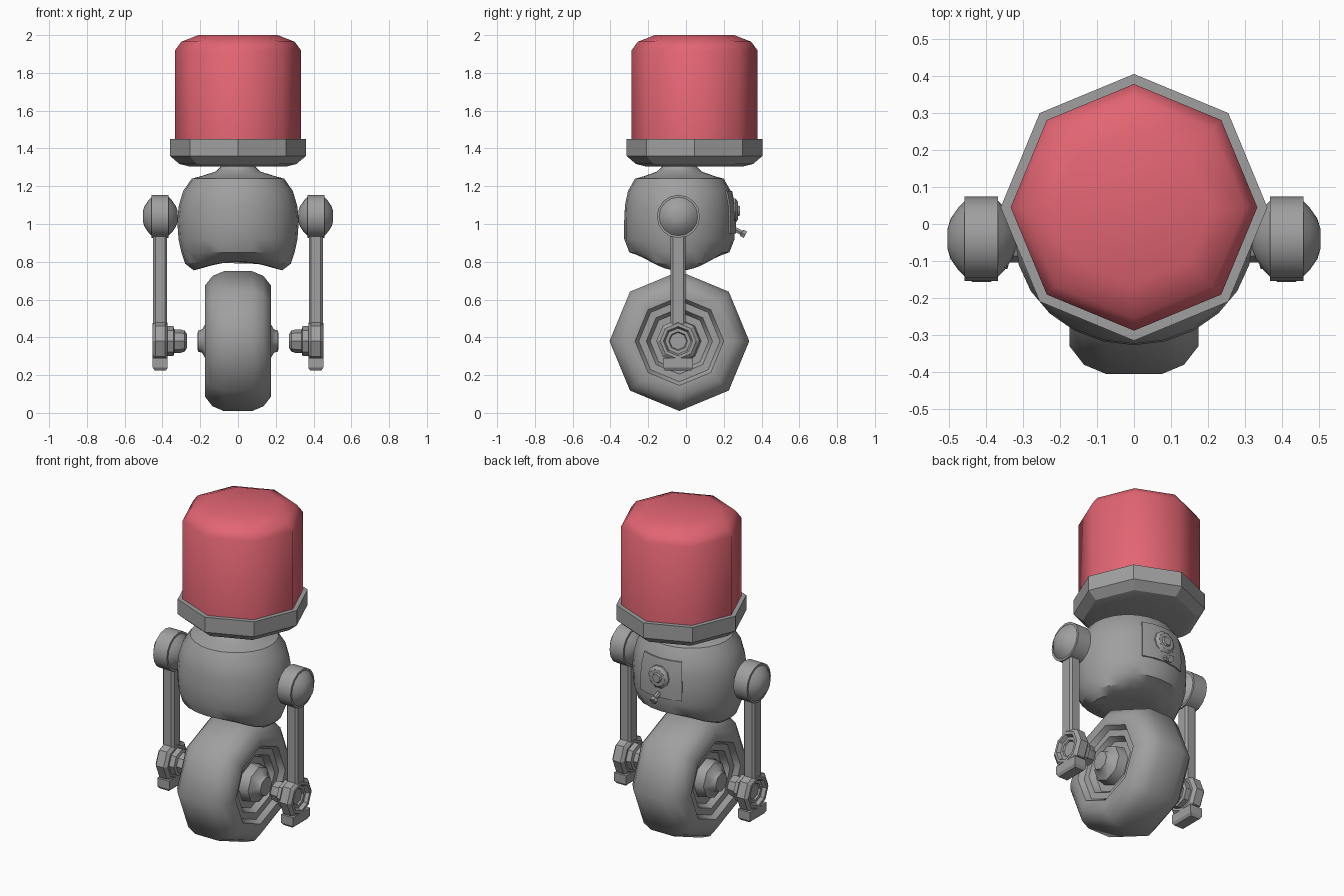
import bpy, bmesh, math
from mathutils import Vector

if "Cube" in bpy.data.objects:
    bpy.data.objects.remove(bpy.data.objects["Cube"])


def material(name, rgb):
    m = bpy.data.materials.new(name)
    m.diffuse_color = (*rgb, 1)
    m.use_nodes = True
    m.node_tree.nodes["Principled BSDF"].inputs["Base Color"].default_value = m.diffuse_color
    return m


GREY = material("grey metal", (0.35, 0.35, 0.35))
RED = material("red dome", (0.76, 0.13, 0.17))
CY = -0.035  # depth of the body, arms and wheel


def finish(name, bm, mat, angle):
    bmesh.ops.recalc_face_normals(bm, faces=bm.faces)
    me = bpy.data.meshes.new(name)
    bm.to_mesh(me)
    bm.free()
    ob = bpy.data.objects.new(name, me)
    bpy.context.collection.objects.link(ob)
    me.materials.append(mat)
    bpy.context.view_layer.objects.active = ob
    ob.select_set(True)
    if angle:
        bpy.ops.object.shade_smooth_by_angle(angle=math.radians(angle))
    ob.select_set(False)
    return ob


def loft(bm, rings, closed=True):
    rows = [[bm.verts.new(p) for p in r] for r in rings]
    n = len(rows[0])
    for a, b in zip(rows, rows[1:]):
        for i in range(n if closed else n - 1):
            j = (i + 1) % n
            bm.faces.new((a[i], a[j], b[j], b[i]))
    return rows


def lathe(name, profile, sides, centre, axis="z", sign=1, mat=GREY, angle=30, turn=0.0):
    """Spin (radius, distance along axis) points round z, x or y; both ends capped."""
    bm = bmesh.new()
    rings = []
    for r, t in profile:
        ring = []
        for i in range(sides):
            a = 2 * math.pi * i / sides + turn
            u, v, w = r * math.cos(a), r * math.sin(a), t * sign
            p = {"z": (u, v, w), "x": (w, u, v), "y": (u, w, v)}[axis]
            ring.append(Vector(p) + Vector(centre))
        rings.append(ring)
    rows = loft(bm, rings)
    bm.faces.new(rows[0])
    bm.faces.new(rows[-1])
    return finish(name, bm, mat, angle)


# Dome and its octagonal collar
lathe("dome", [(0.333, 1.40), (0.333, 1.92), (0.30, 1.965), (0.21, 2.0)], 8,
      (0, 0.045, 0), mat=RED, angle=50)
lathe("collar", [(0.09, 1.305), (0.26, 1.305), (0.31, 1.318), (0.36, 1.36), (0.36, 1.45), (0.325, 1.45)],
      8, (0, 0.045, 0), angle=20)

# Body: elliptical rings (half width, half depth, height)
BODY = [(0.09, 0.09, 1.315), (0.095, 0.095, 1.30), (0.12, 0.12, 1.277), (0.20, 0.19, 1.252),
        (0.245, 0.235, 1.24), (0.29, 0.272, 1.175), (0.313, 0.288, 1.10), (0.322, 0.292, 1.02),
        (0.315, 0.292, 0.92), (0.30, 0.265, 0.85), (0.28, 0.215, 0.79), (0.235, 0.15, 0.755),
        (0.12, 0.08, 0.755)]


def body_point(rx, ry, z, a, grow=0.0):
    x, y = (rx + grow) * math.cos(a), (ry + grow) * math.sin(a)
    if z < 0.84:  # arched underside over the wheel
        z += 0.045 * max(0, 1 - (x / 0.23) ** 2)
    return Vector((x, CY + y, z))


bm = bmesh.new()
N = 24
rows = loft(bm, [[body_point(*r, 2 * math.pi * i / N) for i in range(N)] for r in BODY])
bm.faces.new(rows[0])
bm.faces.new(rows[-1])
finish("body", bm, GREY, 35)

# Back panel following the body curve
bm = bmesh.new()
patch = [(0.29, 0.272, 1.175), (0.313, 0.288, 1.10), (0.322, 0.292, 1.02), (0.317, 0.292, 0.95)]
angles = [math.radians(65 + 12.5 * i) for i in range(5)]
outer = loft(bm, [[body_point(*r, a, 0.007) for a in angles] for r in patch], False)
inner = loft(bm, [[body_point(*r, a, -0.004) for a in angles] for r in patch], False)


def border(g):
    return g[0] + [r[-1] for r in g[1:]] + g[-1][-2::-1] + [r[0] for r in g[-2:0:-1]]


bo, bi = border(outer), border(inner)
for k in range(len(bo)):
    j = (k + 1) % len(bo)
    bm.faces.new((bo[k], bo[j], bi[j], bi[k]))
finish("back_panel", bm, GREY, 30)

# Panel knob and lever
lathe("panel_knob", [(0.068, 0.24), (0.068, 0.262), (0.05, 0.275), (0.03, 0.275), (0.025, 0.285)],
      10, (0, 0, 1.07), "y")
lever = lathe("panel_lever", [(0.014, 0), (0.014, 0.065), (0.022, 0.07), (0.022, 0.09)], 6, (0, 0, 0))
lever.location = (0, 0.235, 0.985)
lever.rotation_euler = (math.radians(-118), 0, 0)

# Wheel: octagonal tyre with stepped sides and a hub
half = [(0.37, 0.075), (0.345, 0.135), (0.295, 0.174), (0.235, 0.174), (0.215, 0.145), (0.175, 0.145),
        (0.155, 0.11), (0.115, 0.11), (0.105, 0.165), (0.062, 0.19), (0.055, 0.212), (0.03, 0.215)]
lathe("wheel", [(r, -t) for r, t in half[::-1]] + half, 8, (0, CY, 0.38), "x", angle=46)

for s, side in ((1, "right"), (-1, "left")):
    x = 0.412 * s
    # Shoulder ball with a raised band
    lathe(side + "_shoulder", [(0.03, -0.092), (0.055, -0.083), (0.085, -0.062), (0.102, -0.045),
                               (0.114, -0.045), (0.114, 0.045), (0.102, 0.045), (0.085, 0.062),
                               (0.055, 0.083), (0.025, 0.092)],
          16, (x, CY - 0.005, 1.04), "x", s, angle=40)
    # Arm strut
    bm = bmesh.new()
    bmesh.ops.create_cube(bm, size=1)
    for v in bm.verts:
        v.co = Vector((v.co.x * 0.074 + x, v.co.y * 0.08 + CY - 0.007, v.co.z * 0.52 + 0.73))
    bmesh.ops.bevel(bm, geom=[e for e in bm.edges if abs(e.verts[0].co.z - e.verts[1].co.z) > 0.1],
                    offset=0.012, segments=1, affect="EDGES")
    finish(side + "_arm", bm, GREY, 0)
    # Axle clamp with a recessed outer nut and an inner stub
    lathe(side + "_clamp", [(0.06, -0.035), (0.095, -0.04), (0.115, -0.025), (0.115, 0.025),
                            (0.095, 0.04), (0.078, 0.04), (0.068, 0.02), (0.05, 0.02), (0.045, 0.01)],
          8, (x, CY - 0.007, 0.38), "x", s, angle=20)
    lathe(side + "_axle_stub", [(0.035, -0.142), (0.055, -0.13), (0.062, -0.108), (0.062, -0.075),
                                (0.08, -0.07), (0.08, -0.03)],
          8, (x, CY - 0.007, 0.38), "x", s, angle=20)
    # Foot tab under the clamp
    bm = bmesh.new()
    loft_rows = loft(bm, [[(x + dx * w, CY - 0.007 + dy * d, z)
                           for dx, dy in ((-1, -1), (1, -1), (1, 1), (-1, 1))]
                          for w, d, z in ((0.03, 0.07, 0.225), (0.04, 0.08, 0.24), (0.04, 0.08, 0.29))])
    bm.faces.new(loft_rows[0])
    bm.faces.new(loft_rows[-1])
    finish(side + "_foot_tab", bm, GREY, 0)
